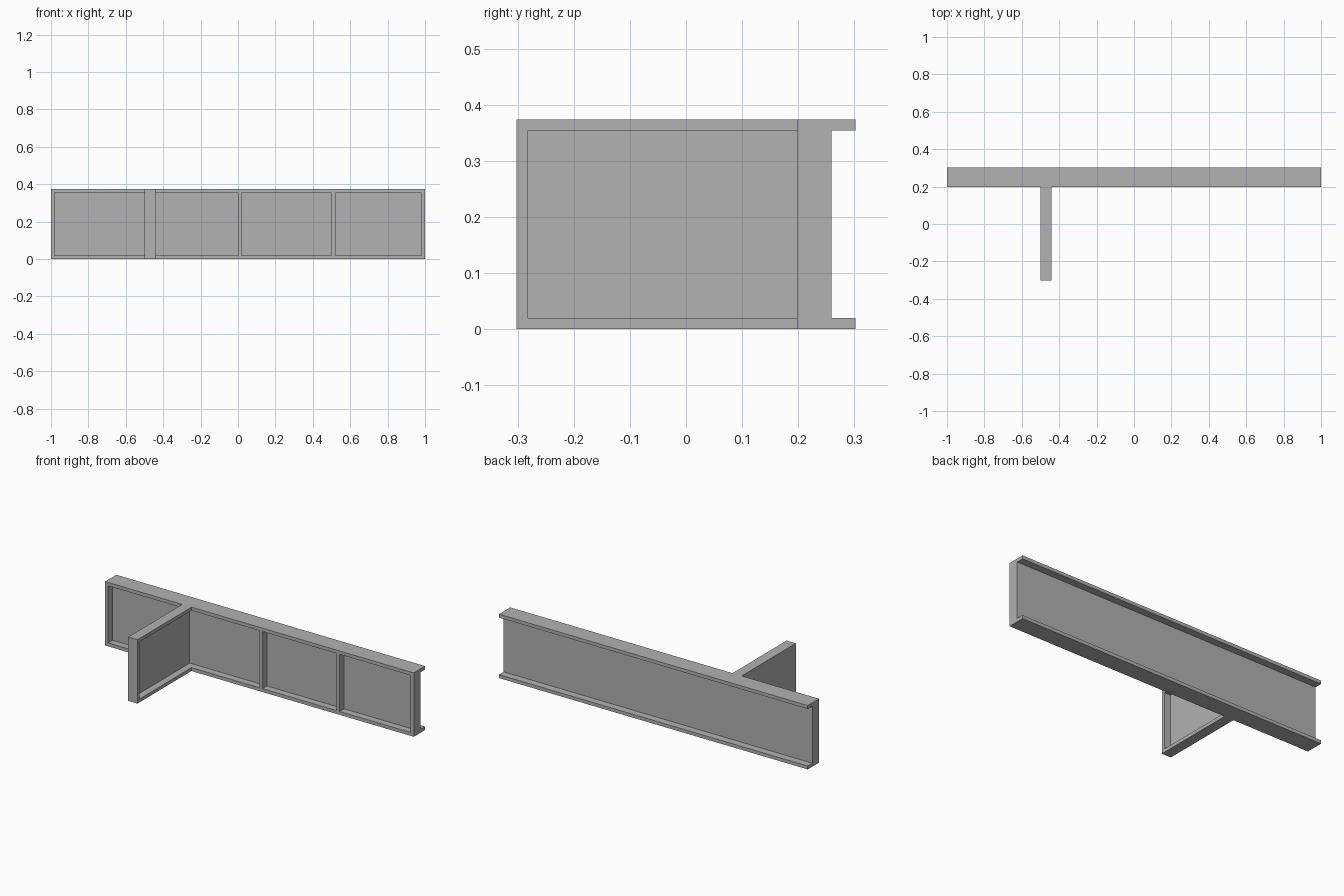
import bpy

cube = bpy.data.objects.get("Cube")
if cube:
    bpy.data.objects.remove(cube, do_unlink=True)

grey = bpy.data.materials.new("plain_grey")
grey.use_nodes = True
colour = (0.445, 0.445, 0.445, 1)
grey.diffuse_color = colour
grey.node_tree.nodes["Principled BSDF"].inputs["Base Color"].default_value = colour

HEIGHT = 0.374
T = 0.02                          # plate thickness
FRONT, BACK = 0.198, 0.302        # long wall depth range
WEB_BACK = 0.259                  # rear face of the long web
BRANCH_X = (-0.5, -0.44)
BRANCH_FRONT = -0.302
INNER = (T, HEIGHT - T)


def plate(name, xs, ys, zs):
    """Box spanning the given ranges."""
    verts = [(x, y, z) for x in xs for y in ys for z in zs]
    faces = [(0, 1, 3, 2), (4, 6, 7, 5), (0, 4, 5, 1),
             (2, 3, 7, 6), (0, 2, 6, 4), (1, 5, 7, 3)]
    mesh = bpy.data.meshes.new(name)
    mesh.from_pydata(verts, [], faces)
    mesh.materials.append(grey)
    obj = bpy.data.objects.new(name, mesh)
    bpy.context.collection.objects.link(obj)
    return obj


# Bottom and top flanges of both walls
for level, z in (("bottom", 0), ("top", HEIGHT - T)):
    plate(f"long_{level}_flange", (-1, 1), (FRONT, BACK), (z, z + T))
    plate(f"branch_{level}_flange", BRANCH_X, (BRANCH_FRONT, FRONT), (z, z + T))

# Long web with its stiffeners on the front
web_front = WEB_BACK - T
plate("long_web", (-1, 1), (web_front, WEB_BACK), INNER)
for i, x in enumerate((-1, -0.5, 0, 0.5, 1 - T)):
    plate(f"stiffener_{i + 1}", (x, x + T), (FRONT, web_front), INNER)

# Branch web, flush on its right side, and the post closing its free end
post_back = BRANCH_FRONT + T
plate("branch_web", (BRANCH_X[0], BRANCH_X[0] + T), (post_back, FRONT), INNER)
plate("branch_end_post", BRANCH_X, (BRANCH_FRONT, post_back), INNER)
